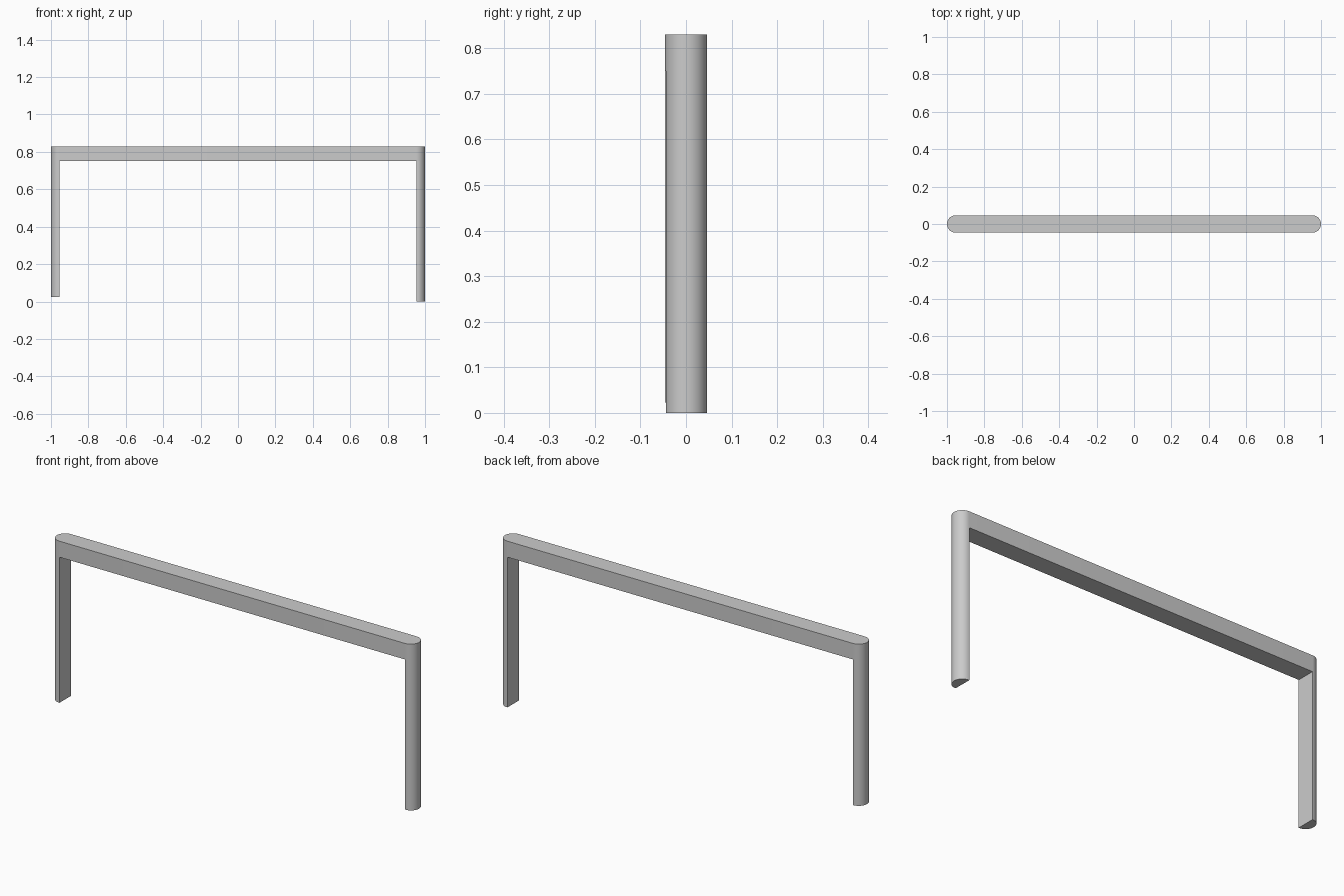
import bpy, bmesh, math

if "Cube" in bpy.data.objects:
    bpy.data.objects.remove(bpy.data.objects["Cube"])

R = 0.046          # end radius (half depth)
CX = 1 - R         # centre of the rounded ends
TOP, UNDER = 0.83, 0.75
N = 24             # segments per half circle


def half_circle(side, front=R):
    """Counter-clockwise D outline bulging towards +x or -x."""
    pts = []
    for i in range(N + 1):
        a = -math.pi / 2 + math.pi * i / N
        pts.append((side * (CX + R * math.cos(a)), side * R * math.sin(a)))
    return [(x, max(y, -front)) for x, y in pts]


def prism(name, outline, z0, z1):
    bm = bmesh.new()
    face = bm.faces.new([bm.verts.new((x, y, z0)) for x, y in outline])
    ext = bmesh.ops.extrude_face_region(bm, geom=[face])
    top = [v for v in ext["geom"] if isinstance(v, bmesh.types.BMVert)]
    bmesh.ops.translate(bm, verts=top, vec=(0, 0, z1 - z0))
    bmesh.ops.recalc_face_normals(bm, faces=bm.faces)
    mesh = bpy.data.meshes.new(name)
    bm.to_mesh(mesh)
    bm.free()
    ob = bpy.data.objects.new(name, mesh)
    bpy.context.collection.objects.link(ob)
    bpy.ops.object.select_all(action='DESELECT')
    ob.select_set(True)
    bpy.context.view_layer.objects.active = ob
    bpy.ops.object.shade_smooth_by_angle(angle=math.radians(30))
    return ob


# Crossbar with rounded ends
prism("crossbar", half_circle(1) + half_circle(-1), UNDER, TOP)

# Half-round legs; the left one is slightly shorter, the right slightly shallower in front
prism("left_leg", half_circle(-1), 0.023, UNDER)
prism("right_leg", half_circle(1, front=0.044), 0.0, UNDER)
